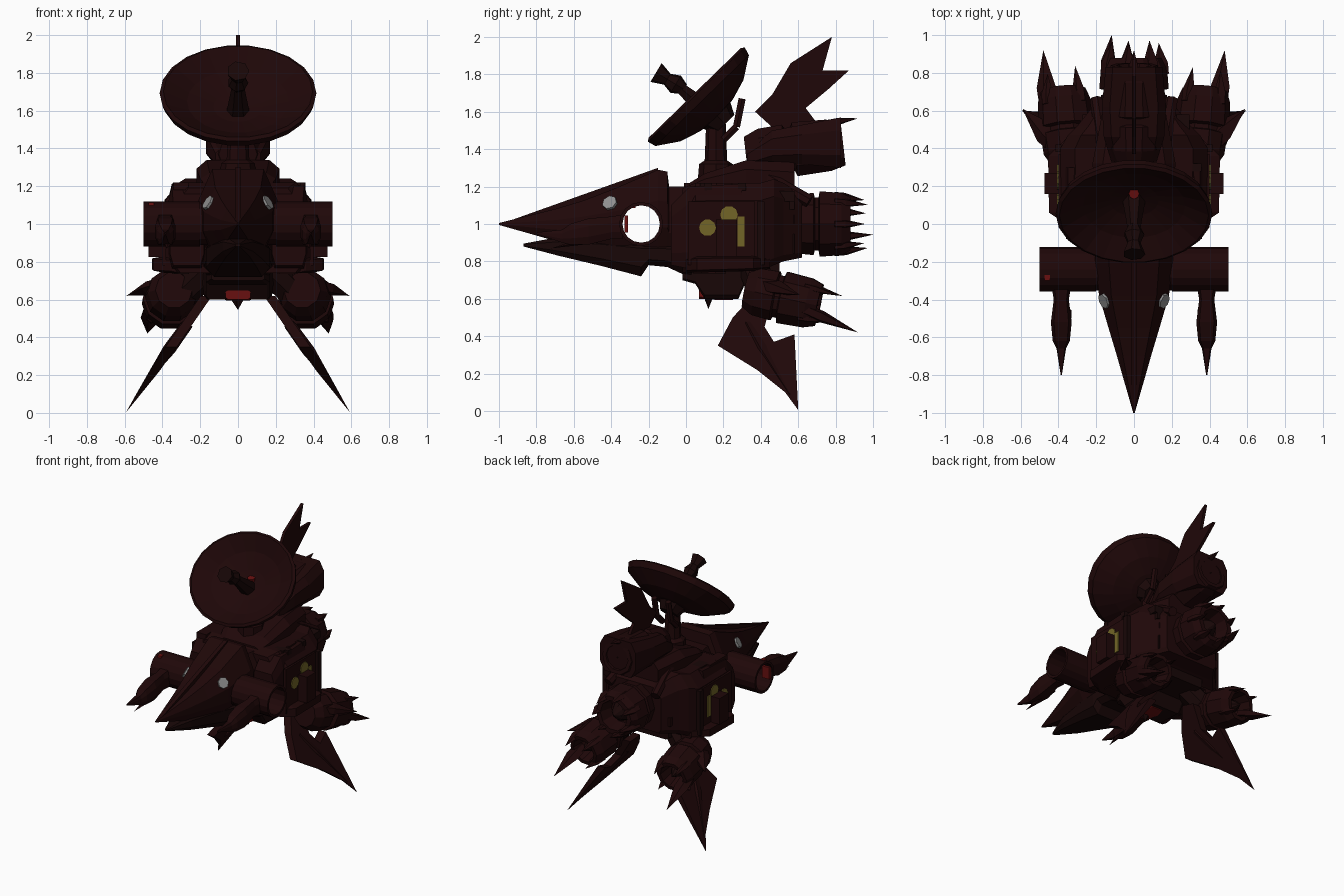
import bpy, bmesh, math, random
from mathutils import Vector, Matrix

if "Cube" in bpy.data.objects:
    bpy.data.objects.remove(bpy.data.objects["Cube"], do_unlink=True)
random.seed(4)


def material(name, r, g, b):
    m = bpy.data.materials.new(name)
    m.use_nodes = True
    m.diffuse_color = (r, g, b, 1)
    m.node_tree.nodes["Principled BSDF"].inputs["Base Color"].default_value = (r, g, b, 1)
    return m


HULL = material("dark maroon", .0135, .0022, .0025)
SHADE = material("deep brown", .009, .002, .002)
YELLOW = material("olive yellow", .17, .13, .02)
RED = material("signal red", .14, .005, .005)
GREY = material("pale grey", .28, .28, .28)


def finish(name, bm, mat):
    bmesh.ops.remove_doubles(bm, verts=bm.verts, dist=.0005)
    bmesh.ops.recalc_face_normals(bm, faces=bm.faces)
    me = bpy.data.meshes.new(name)
    bm.to_mesh(me)
    bm.free()
    me.materials.append(mat)
    ob = bpy.data.objects.new(name, me)
    bpy.context.scene.collection.objects.link(ob)
    return ob


def loft(name, rings, mat=HULL):
    """Skin a list of equal-length rings and cap both ends."""
    bm = bmesh.new()
    vs = [[bm.verts.new(p) for p in ring] for ring in rings]
    n = len(vs[0])
    for a, b in zip(vs, vs[1:]):
        for i in range(n):
            j = (i + 1) % n
            bm.faces.new((a[i], a[j], b[j], b[i]))
    bm.faces.new(vs[0])
    bm.faces.new(vs[-1][::-1])
    return finish(name, bm, mat)


def hull(name, sections, cut=.3, mat=HULL, x=0, low=1):
    """Chamfered box sections along y: (y, half width, low z, high z)."""
    rings = []
    for y, w, lo, hi in sections:
        c, h = w * (1 - cut), (hi - lo) * cut
        b = w * (1 - cut * low)
        rings.append([(x + px, y, z) for px, z in (
            (-b, lo), (b, lo), (w, lo + h * low), (w, hi - h),
            (c, hi), (-c, hi), (-w, hi - h), (-w, lo + h * low))])
    return loft(name, rings, mat)


def box(name, centre, size, mat=HULL):
    bm = bmesh.new()
    bmesh.ops.create_cube(bm, size=1, matrix=Matrix.Translation(centre) @ Matrix.Diagonal((*size, 1)))
    return finish(name, bm, mat)


def lathe(name, start, end, profile, n=10, mat=HULL, squash=1):
    """Spin (fraction along the axis, radius) points round a start-end axis."""
    a, d = Vector(start), Vector(end) - Vector(start)
    q = d.to_track_quat('Z', 'Y')
    rings = []
    for t, r in profile:
        rings.append([a + q @ Vector((r * math.cos(k * math.tau / n),
                                      r * squash * math.sin(k * math.tau / n), t * d.length))
                      for k in range(n)])
    bm = bmesh.new()
    vs = [[bm.verts.new(p) for p in ring] for ring in rings]
    for p, o in zip(vs, vs[1:]):
        for i in range(n):
            bm.faces.new((p[i], p[i - 1], o[i - 1], o[i]))
    return finish(name, bm, mat)


def rod(name, start, end, r, n=8, mat=HULL):
    lathe(name, start, end, [(0, 0), (0, r), (1, r), (1, 0)], n, mat)


def plate(name, outline, x_at, thick, mat=HULL):
    """Side-on (y, z) outline, x following height, thinning towards the ground."""
    return loft(name, [[(x_at(z) + s * thick * min(1, 4 * z), y, z) for y, z in outline] for s in (-.5, .5)], mat)


def spike(name, start, end, r, mat=HULL):
    lathe(name, start, end, [(0, 0), (.01, r), (.35, r * 1.1), (1, 0)], 5, mat, .6)


def thruster(name, start, end, r, claws, reach):
    """Ribbed engine with hollow nozzle and a ring of claws."""
    a, b = Vector(start), Vector(end)
    d = (b - a).normalized()
    lathe(name, a, b, [(0, 0), (0, r * .7), (.15, r * .95), (.4, r), (.42, r * .85), (.48, r * .85),
                       (.5, r * 1.05), (.85, r), (1, r * .85), (1, r * .65), (.7, r * .5), (.7, 0)])
    lathe(name + "_core", a + d * (b - a).length * .68, b, [(0, 0), (0, r * .45), (.5, r * .3), (1, 0)], 8, SHADE)
    q = d.to_track_quat('Z', 'Y')
    for k in range(claws):
        ang = (k + .5) * math.tau / claws
        out = q @ Vector((math.cos(ang), math.sin(ang), 0))
        size = reach * random.uniform(.6, 1.1)
        spike(f"{name}_claw_{k}", b + out * r * .88 - d * .09, b + out * r * .75 + d * size, r * .22)


# Nose: upper beak and lower jaw
beak = hull("upper_beak", [(-1, .004, .995, 1.005), (-.7, .09, .91, 1.08), (-.55, .135, .88, 1.125),
                           (-.38, .185, .84, 1.19), (-.15, .21, .82, 1.29), (-.1, .2, .82, 1.28),
                           (-.09, .19, .82, 1.2), (.03, .22, .8, 1.2)], .35)
jaw = hull("lower_jaw", [(-.87, .012, .88, .895), (-.68, .08, .83, .93), (-.45, .13, .775, .93),
                         (-.24, .17, .72, .92), (-.2, .17, .78, .9), (-.1, .17, .77, .9),
                         (.03, .19, .71, .9)], .25, SHADE)

# Round passage through the nose
cutter = lathe("passage_cutter", (-.7, -.24, 1), (.7, -.24, 1), [(0, 0), (0, .107), (1, .107), (1, 0)], 16)
cutter.hide_render = True
cutter.hide_set(True)
for ob in (beak, jaw):
    mod = ob.modifiers.new("passage", 'BOOLEAN')
    mod.operation = 'DIFFERENCE'
    mod.object = cutter
lathe("cross_tube", (-.5, -.24, 1), (.5, -.24, 1),
      [(0, .1), (0, .118), (.3, .118), (.3, .112), (.7, .112), (.7, .118), (1, .118), (1, .1), (0, .1)], 16)
box("tube_lamp", (-.46, -.285, 1.1), (.03, .03, .03), RED)
box("tube_lamp_inner", (-.46, -.32, 1), (.06, .02, .09), RED)
plate("nose_ridge", [(-.95, 1.015), (-.15, 1.3), (-.15, 1.2), (-.6, 1.05)], lambda z: 0, .03)

# Main body
hull("main_body", [(-.02, .33, .74, 1.19), (.05, .385, .74, 1.22), (.4, .39, .75, 1.22), (.47, .35, .78, 1.24),
                   (.52, .3, .8, 1.22), (.62, .22, .82, 1.16)], .2, low=.4)
hull("lower_skirt", [(0, .36, .74, .82), (.06, .45, .74, .83), (.36, .455, .75, .83), (.45, .36, .76, .82)], .15)
hull("upper_deck", [(.02, .17, 1.15, 1.22), (.1, .2, 1.15, 1.27), (.32, .22, 1.15, 1.34), (.58, .17, 1.12, 1.33)], .25)
hull("belly", [(-.02, .14, .7, .8), (.05, .17, .68, .8), (.1, .17, .6, .8), (.28, .18, .6, .8), (.32, .19, .69, .8),
               (.5, .2, .72, .85)], .1, SHADE)
hull("belly_lamp", [(.07, .065, .6, .65), (.17, .07, .594, .62), (.25, .05, .594, .62)], .2, RED)
spike("belly_spike", (0, .12, .62), (0, .12, .545), .03, SHADE)

# Neck and dish
lathe("neck", (0, .16, 1.2), (0, .16, 1.6), [(0, 0), (0, .1), (.3, .09), (.35, .06), (1, .05), (1, 0)], 8)
centre, axis = Vector((0, .055, 1.692)), Vector((0, -.7, .72)).normalized()
lathe("dish", centre, centre + axis,
      [(-.17, 0), (-.155, .14), (-.12, .27), (-.045, .4), (0, .415), (.012, .395), (-.06, .27), (-.1, .13), (-.115, 0)],
      22, HULL, .88)
lathe("dish_hub", centre - axis * .22, centre - axis * .12, [(0, 0), (0, .07), (1, .12), (1, 0)], 8, SHADE)
lathe("feed_arm", (0, .12, 1.6), (0, -.08, 1.77), [(0, 0), (0, .06), (.4, .045), (1, .025), (1, 0)], 6, SHADE)
lathe("feed_head", (0, -.01, 1.72), (0, -.16, 1.81),
      [(0, 0), (0, .03), (.3, .055), (.6, .035), (1, .06), (1, 0)], 7, SHADE)
rod("feed_lamp", (0, .165, 1.63), (0, .16, 1.664), .028, 8, RED)
for s in (-1, 1):
    rod("dish_brace_lower", (s * .06, .2, 1.45), (s * .06, .27, 1.52), .022, 6)
    rod("dish_brace_upper", (s * .06, .27, 1.52), (s * .06, .3, 1.67), .022, 6)

# Tail fins and central thrusters
plate("tail_fin", [(.37, 1.6), (.46, 1.69), (.56, 1.86), (.78, 2), (.73, 1.82), (.87, 1.82), (.76, 1.72),
                   (.64, 1.62), (.7, 1.54), (.6, 1.45), (.48, 1.5)], lambda z: 0, .022)
thruster("upper_thruster", (0, .32, 1.37), (0, .84, 1.43), .145, 0, 0)
hull("upper_cowl", [(.33, .12, 1.3, 1.4), (.46, .16, 1.32, 1.5), (.62, .17, 1.32, 1.53), (.83, .15, 1.3, 1.57)], .25)
spike("cowl_spike", (0, .76, 1.54), (0, .92, 1.565), .03)
thruster("rear_thruster", (0, .55, 1), (0, .88, 1), .175, 7, .115)

# Mirrored parts
for side, s in (("left", 1), ("right", -1)):
    # forward claw guns
    hull(side + "_gun", [(-.34, .05, .92, 1.05), (-.4, .04, .92, 1.04), (-.52, .055, .89, 1.03),
                         (-.62, .045, .89, 1.0), (-.66, .025, .9, .97), (-.8, .003, .945, .955)], .3, HULL, s * .385)
    spike(side + "_gun_claw", (s * .36, -.45, .93), (s * .38, -.72, .87), .03)
    # lower thruster pods
    thruster(side + "_pod", (s * .34, .32, .65), (s * .375, .71, .565), .14, 4, .1)
    rod(side + "_pod_arm", (s * .14, .36, .78), (s * .31, .42, .62), .085, 7, SHADE)
    spike(side + "_pod_blade", (s * .45, .62, .55), (s * .48, .92, .42), .05)
    # blade legs
    plate(side + "_leg", [(.17, .35), (.25, .5), (.36, .62), (.46, .6), (.42, .45), (.47, .37), (.58, .41),
                          (.6, .005), (.53, .1), (.38, .22)], lambda z: s * (.595 - .69 * z), .06)
    spike(side + "_leg_rib", (s * .27, .34, .47), (s * .55, .56, .08), .045)
    spike(side + "_hip_blade", (s * .4, .42, .68), (s * .59, .61, .62), .06)
    # shoulder blocks and side armour
    hull(side + "_shoulder", [(-.08, .09, .78, 1.1), (.02, .1, .76, 1.2), (.3, .1, .78, 1.215)], .2, HULL, s * .27)
    box(side + "_flank_plate", (s * .39, .19, .95), (.02, .36, .34))
    box(side + "_flank_panel", (s * .435, .215, .925), (.08, .11, .2))
    box(side + "_flank_rail", (s * .4, .4, .95), (.03, .04, .34), SHADE)
    # yellow markings and grey patches
    rod(side + "_round_mark", (s * .399, .115, .98), (s * .407, .115, .98), .045, 10, YELLOW)
    rod(side + "_upper_mark", (s * .399, .23, 1.05), (s * .407, .23, 1.05), .047, 10, YELLOW)
    box(side + "_strip_mark", (s * .403, .295, .96), (.009, .038, .16), YELLOW)
    rod(side + "_nose_patch", (s * .13, -.395, 1.095), (s * .164, -.41, 1.117), .041, 7, GREY)
    # surface machinery
    for k in range(9):
        y, z = random.uniform(.02, .42), random.uniform(.84, 1.15)
        box(f"{side}_fitting_{k}", (s * random.uniform(.24, .32), y, random.choice((.755, 1.2))),
            (.08, random.uniform(.04, .1), .04), random.choice((HULL, SHADE)))
        box(f"{side}_rear_fitting_{k}", (s * random.uniform(.05, .26), .53, z),
            (.07, .1, random.uniform(.04, .12)), random.choice((HULL, SHADE)))
    rod(side + "_rear_pipe", (s * .16, .4, 1.27), (s * .2, .66, 1.12), .035, 7)
